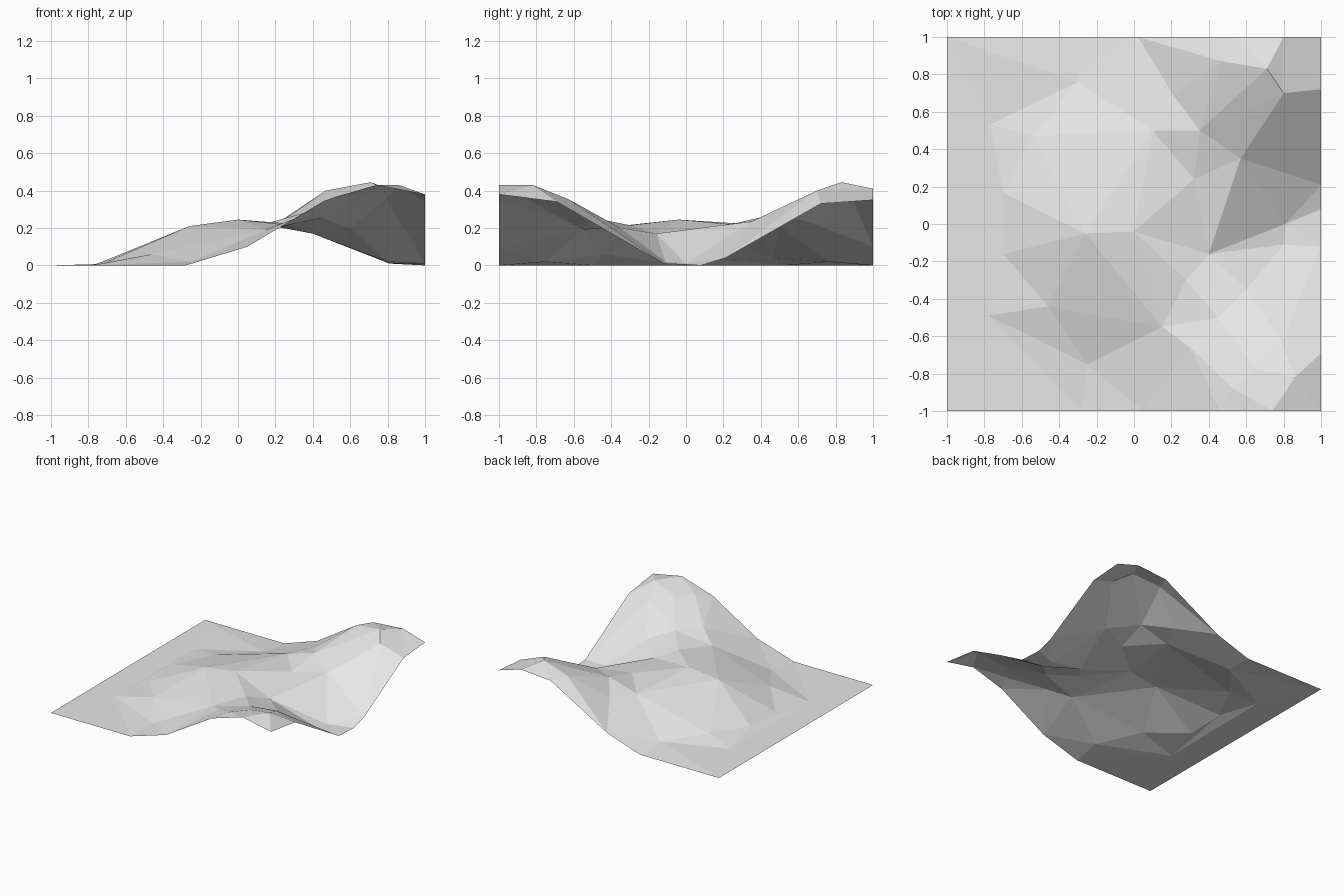
import bpy
import bmesh
from mathutils import Vector
from mathutils.geometry import delaunay_2d_cdt

# Remove the default cube if the scene has one
default_cube = bpy.data.objects.get("Cube")
if default_cube is not None:
    bpy.data.objects.remove(default_cube, do_unlink=True)


def make_material(name, colour):
    """One plain flat colour, shown in the viewport and in a render."""
    material = bpy.data.materials.new(name)
    material.use_nodes = True
    material.diffuse_color = colour
    shader = material.node_tree.nodes["Principled BSDF"]
    shader.inputs["Base Color"].default_value = colour
    material.roughness = 1
    return material


def edge_points(profile, place):
    """Turn a (distance along edge, height) profile into points on one side of the sheet."""
    return [place(along, height) for along, height in profile]


def build_sheet(name, points, material):
    """Join scattered surveyed points into a flat-shaded triangulated sheet."""
    plan = [Vector(point[:2]) for point in points]
    result = delaunay_2d_cdt(plan, [], [], 0, 1e-5)
    flat_verts, triangles, sources = result[0], result[2], result[3]

    bm = bmesh.new()
    verts = []
    for flat, source in zip(flat_verts, sources):
        height = points[source[0]][2]
        verts.append(bm.verts.new((flat.x, flat.y, height)))
    for triangle in triangles:
        face = bm.faces.new([verts[index] for index in triangle])
        if face.calc_area() < 1e-6:
            bm.faces.remove(face)
            continue
        face.normal_update()
        if face.normal.z < 0:
            face.normal_flip()
        face.smooth = False

    mesh = bpy.data.meshes.new(name)
    bm.to_mesh(mesh)
    bm.free()
    mesh.materials.append(material)
    sheet = bpy.data.objects.new(name, mesh)
    bpy.context.scene.collection.objects.link(sheet)
    return sheet


# Four corners of the square sheet; the left-hand pair lies on the ground
corners = [(-1, -1, 0), (-1, 1, 0), (1, -1, .38), (1, 1, .35)]

# Border heights between the corners
front_border = edge_points(
    [(-.28, 0), (.05, .1), (.46, .345), (.74, .43)],
    lambda along, height: (along, -1, height))
back_border = edge_points(
    [(-.28, 0), (.02, .1), (.53, .39), (.8, .41)],
    lambda along, height: (along, 1, height))
side_border = edge_points(
    [(-.69, .34), (-.12, .01), (.08, 0), (.21, .04), (.72, .33)],
    lambda along, height: (1, along, height))

# Foot of the slope, where the flat ground begins to rise
foothills = [
    (-.77, .53, 0), (-.7, .17, .03), (-.7, -.16, .02), (-.78, -.49, 0),
    (-.3, .76, .02), (-.25, -.75, .02), (-.54, .47, .04), (-.46, -.44, .06),
]

# Low central ridge running into the saddle
ridge = [(-.26, -.05, .21), (0, -.04, .245), (.32, .24, .22),
         (.28, -.3, .215), (.1, .5, .21), (.15, -.55, .19)]

# Valley falling away between the two hills
valley = [(.4, -.16, .17), (.8, -.11, .02), (.81, 0, .01)]

# Hill at the back
back_hill = [(.21, .69, .22), (.35, .5, .28), (.57, .35, .235),
             (.47, .87, .4), (.71, .83, .445), (.8, .7, .4)]

# Hill at the front
front_hill = [(.3, -.66, .25), (.45, -.5, .255), (.6, -.35, .2),
              (.53, -.88, .37), (.65, -.77, .38), (.79, -.63, .355),
              (.86, -.82, .43)]

grey = make_material("plain_grey", (.8, .8, .8, 1))
build_sheet(
    "terrain_sheet",
    corners + front_border + back_border + side_border
    + foothills + ridge + valley + back_hill + front_hill,
    grey)
